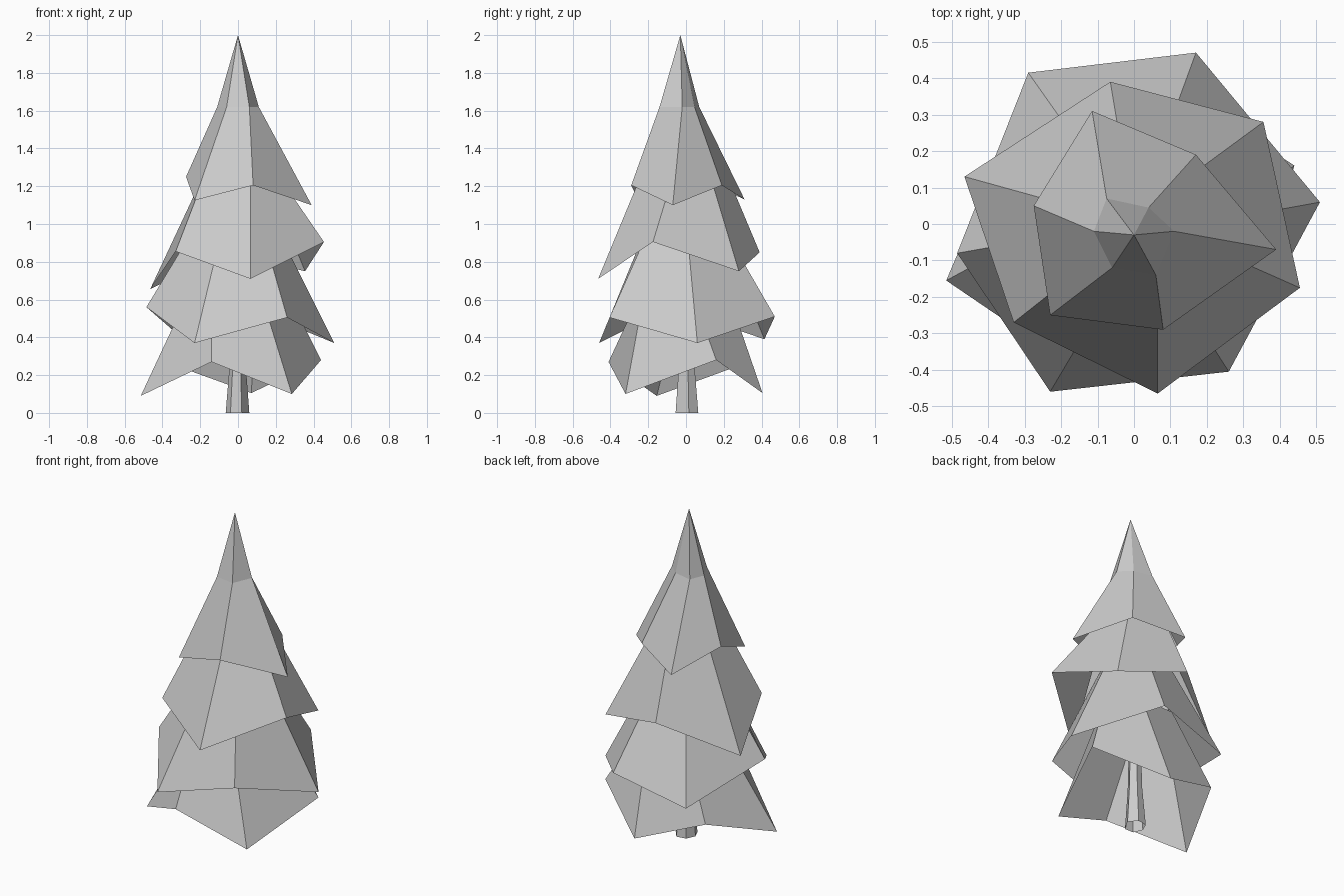
import bpy
import bmesh

cube = bpy.data.objects.get("Cube")
if cube:
    bpy.data.objects.remove(cube, do_unlink=True)

# One pale grey for the whole tree
grey = bpy.data.materials.new("pale_grey")
grey.use_nodes = True
colour = (0.6, 0.6, 0.6, 1)
grey.diffuse_color = colour
grey.node_tree.nodes["Principled BSDF"].inputs["Base Color"].default_value = colour


def level(points, z, scale=1):
    """Flat ring at one height."""
    return [(x * scale, y * scale, z) for x, y in points]


def loft(name, rings, apex=None):
    """Skin counterclockwise rings from the lowest to the highest."""
    bm = bmesh.new()
    rows = [[bm.verts.new(p) for p in ring] for ring in rings]
    for low, high in zip(rows, rows[1:]):
        for i in range(len(low)):
            j = (i + 1) % len(low)
            bm.faces.new((low[i], low[j], high[j], high[i]))
    if apex:
        tip = bm.verts.new(apex)
        last = rows[-1]
        for i in range(len(last)):
            bm.faces.new((last[i], last[(i + 1) % len(last)], tip))
    mesh = bpy.data.meshes.new(name)
    bm.to_mesh(mesh)
    bm.free()
    mesh.materials.append(grey)
    obj = bpy.data.objects.new(name, mesh)
    bpy.context.collection.objects.link(obj)


# Open branch skirts: a jagged six-cornered rim below a smaller level neck
loft("bottom_branches", [
    [(0.44, 0.16, 0.28), (0.07, 0.405, 0.105), (-0.33, 0.28, 0.25),
     (-0.515, -0.155, 0.09), (-0.14, -0.41, 0.27), (0.285, -0.32, 0.1)],
    level([(0.23, 0.01), (0.11, 0.2), (-0.12, 0.19),
           (-0.23, 0), (-0.14, -0.18), (0.1, -0.21)], 0.7)])

loft("lower_branches", [
    [(0.51, 0.06, 0.37), (0.17, 0.47, 0.51), (-0.29, 0.415, 0.39),
     (-0.485, -0.08, 0.56), (-0.23, -0.46, 0.37), (0.26, -0.405, 0.505)],
    level([(0.18, 0), (0.06, 0.17), (-0.11, 0.16),
           (-0.2, -0.03), (-0.07, -0.19), (0.11, -0.17)], 1.03)])

loft("upper_branches", [
    [(0.355, 0.28, 0.75), (-0.065, 0.39, 0.85), (-0.465, 0.13, 0.655),
     (-0.33, -0.27, 0.855), (0.065, -0.465, 0.71), (0.455, -0.175, 0.905)],
    level([(0.11, 0.1), (-0.03, 0.18), (-0.14, 0.04),
           (-0.14, -0.12), (0.065, -0.2), (0.15, -0.04)], 1.35)])

# Treetop with a steeper tip
loft("treetop", [
    [(0.17, 0.19, 1.205), (-0.115, 0.31, 1.13), (-0.275, 0.05, 1.25),
     (-0.23, -0.25, 1.125), (0.08, -0.29, 1.205), (0.39, -0.07, 1.1)],
    level([(0.04, 0.045), (-0.075, 0.07), (-0.11, -0.02),
           (-0.06, -0.12), (0.06, -0.14), (0.11, -0.02)], 1.62)],
    apex=(0, -0.03, 2))

# Hollow trunk, flared at the foot
foot = [(0.06, 0.015), (0.02, 0.065), (-0.04, 0.055),
        (-0.065, 0), (-0.04, -0.055), (0.02, -0.055)]
loft("trunk", [level(foot, 0), level(foot, 0.24, 0.7), level(foot, 0.72, 0.5)])
